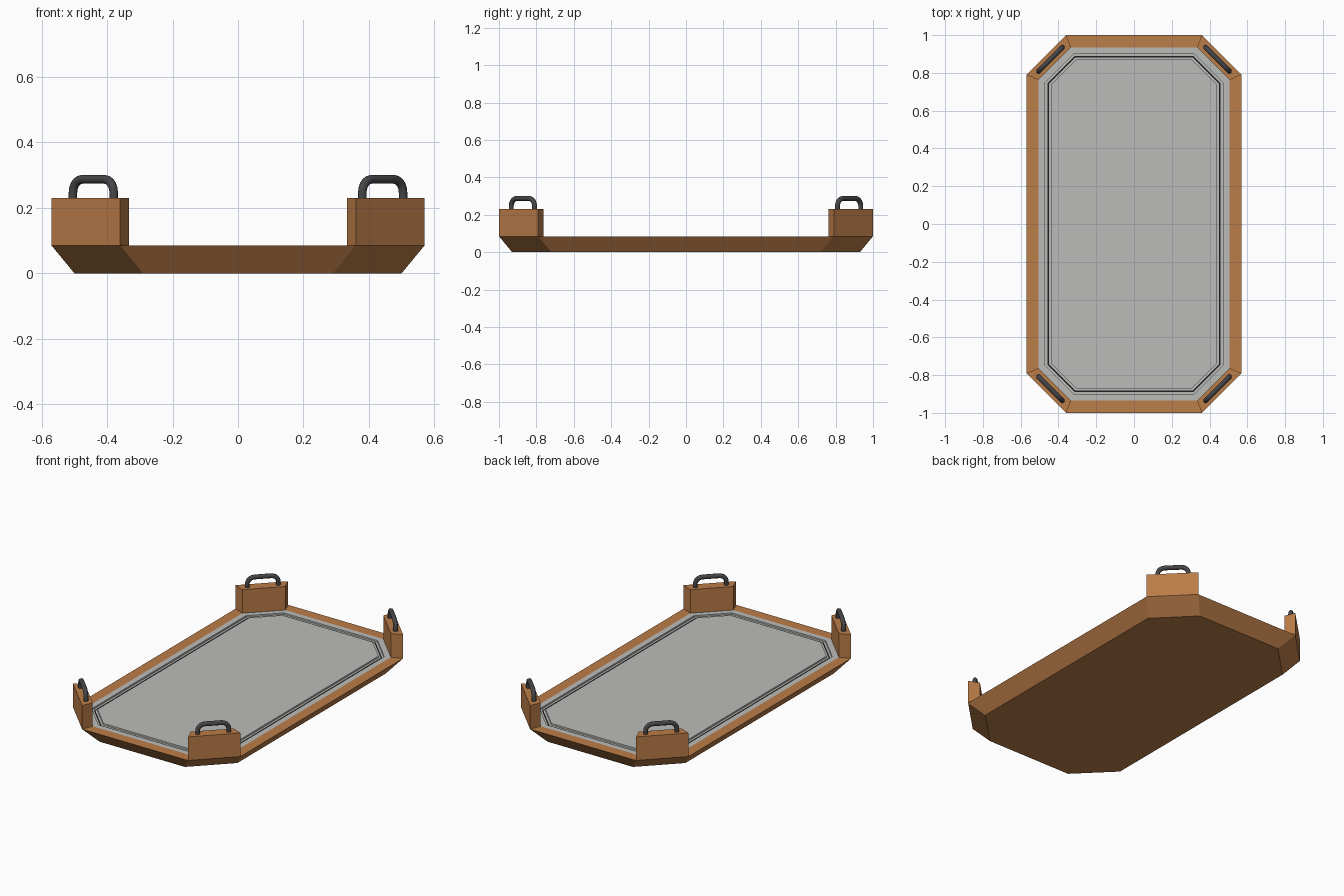
import bpy, bmesh, math
from mathutils import Vector

if "Cube" in bpy.data.objects:
    bpy.data.objects.remove(bpy.data.objects["Cube"])


def material(name, rgb):
    m = bpy.data.materials.new(name)
    m.diffuse_color = (*rgb, 1)
    m.use_nodes = True
    m.node_tree.nodes["Principled BSDF"].inputs["Base Color"].default_value = m.diffuse_color
    return m


wood = material("wood", (0.50, 0.205, 0.065))
grey = material("pale grey", (0.50, 0.50, 0.49))
handle_mat = material("dark grey", (0.06, 0.06, 0.065))
black = material("black", (0.012, 0.012, 0.012))

HX, HY, CUT, TOP = 0.57, 1.0, 0.21, 0.085
T = math.tan(math.pi / 8)
INSET = 0.065


def octagon(d, z, keep_cut=False):
    """Outline of the tray, moved inward by d; keep_cut keeps the corner cut size."""
    a, b = HX - d, HY - d
    c = CUT if keep_cut else CUT - d * (1 - T)
    return [Vector((x, y, z)) for x, y in (
        (a, -b + c), (a, b - c), (a - c, b), (-a + c, b),
        (-a, b - c), (-a, -b + c), (-a + c, -b), (a - c, -b))]


def loft(name, rings, mats, band_mats=None, cap_mats=(0, 0), caps=(True, True)):
    bm = bmesh.new()
    rows = [[bm.verts.new(p) for p in r] for r in rings]
    n = len(rows[0])
    for k in range(len(rows) - 1):
        for i in range(n):
            j = (i + 1) % n
            f = bm.faces.new((rows[k][i], rows[k][j], rows[k + 1][j], rows[k + 1][i]))
            f.material_index = band_mats[k] if band_mats else 0
    if caps[0]:
        bm.faces.new(rows[0][::-1]).material_index = cap_mats[0]
    if caps[1]:
        bm.faces.new(rows[-1]).material_index = cap_mats[1]
    bmesh.ops.recalc_face_normals(bm, faces=bm.faces)
    me = bpy.data.meshes.new(name)
    bm.to_mesh(me)
    bm.free()
    for m in mats:
        me.materials.append(m)
    ob = bpy.data.objects.new(name, me)
    bpy.context.collection.objects.link(ob)
    return ob


# Tray body: sloped sides, wooden rim, grey bed with a sunken groove and dark seam
G = TOP - 0.010
loft("tray",
     [octagon(0.07, 0, True), octagon(0, TOP), octagon(INSET, TOP),
      octagon(0.10, TOP), octagon(0.10, G), octagon(0.111, G),
      octagon(0.119, G), octagon(0.13, G), octagon(0.13, TOP)],
     [wood, grey, black],
     band_mats=[0, 0, 1, 1, 1, 2, 1, 1], cap_mats=(0, 1))

# Corner blocks and their handles
outer, inner = octagon(0, TOP), octagon(INSET, TOP)
for sx, sy, label in ((1, 1, "back_right"), (-1, 1, "back_left"),
                      (-1, -1, "front_left"), (1, -1, "front_right")):
    def flip(p, z):
        return Vector((p.x * sx, p.y * sy, z))
    foot = (outer[1], outer[2], inner[2], inner[1])
    loft("corner_block_" + label,
         [[flip(p, z) for p in foot] for z in (TOP, 0.23)], [wood])

    # Handle: rounded arch swept with a round section
    centre = sum(foot, Vector()) / 4
    along = Vector((-sx, sy, 0)).normalized()
    side = Vector((sx, sy, 0)).normalized()
    half, bend, top, r = 0.088, 0.04, 0.287, 0.0135
    path = [(-half, 0.22)]
    for k in range(6):
        a = math.pi - k * math.pi / 10
        path.append((-half + bend + bend * math.cos(a), top - bend + bend * math.sin(a)))
    path += [(-u, z) for u, z in reversed(path)]
    rings = []
    for k, (u, z) in enumerate(path):
        p, q = path[max(k - 1, 0)], path[min(k + 1, len(path) - 1)]
        t = Vector((q[0] - p[0], q[1] - p[1])).normalized()
        normal = along * -t.y + Vector((0, 0, t.x))
        c = flip(centre, z) + along * u
        rings.append([c + r * (math.cos(w) * side + math.sin(w) * normal)
                      for w in (2 * math.pi * i / 12 for i in range(12))])
    ob = loft("handle_" + label, rings, [handle_mat])
    bpy.context.view_layer.objects.active = ob
    ob.select_set(True)
    bpy.ops.object.shade_smooth_by_angle(angle=math.radians(40))
    ob.select_set(False)
